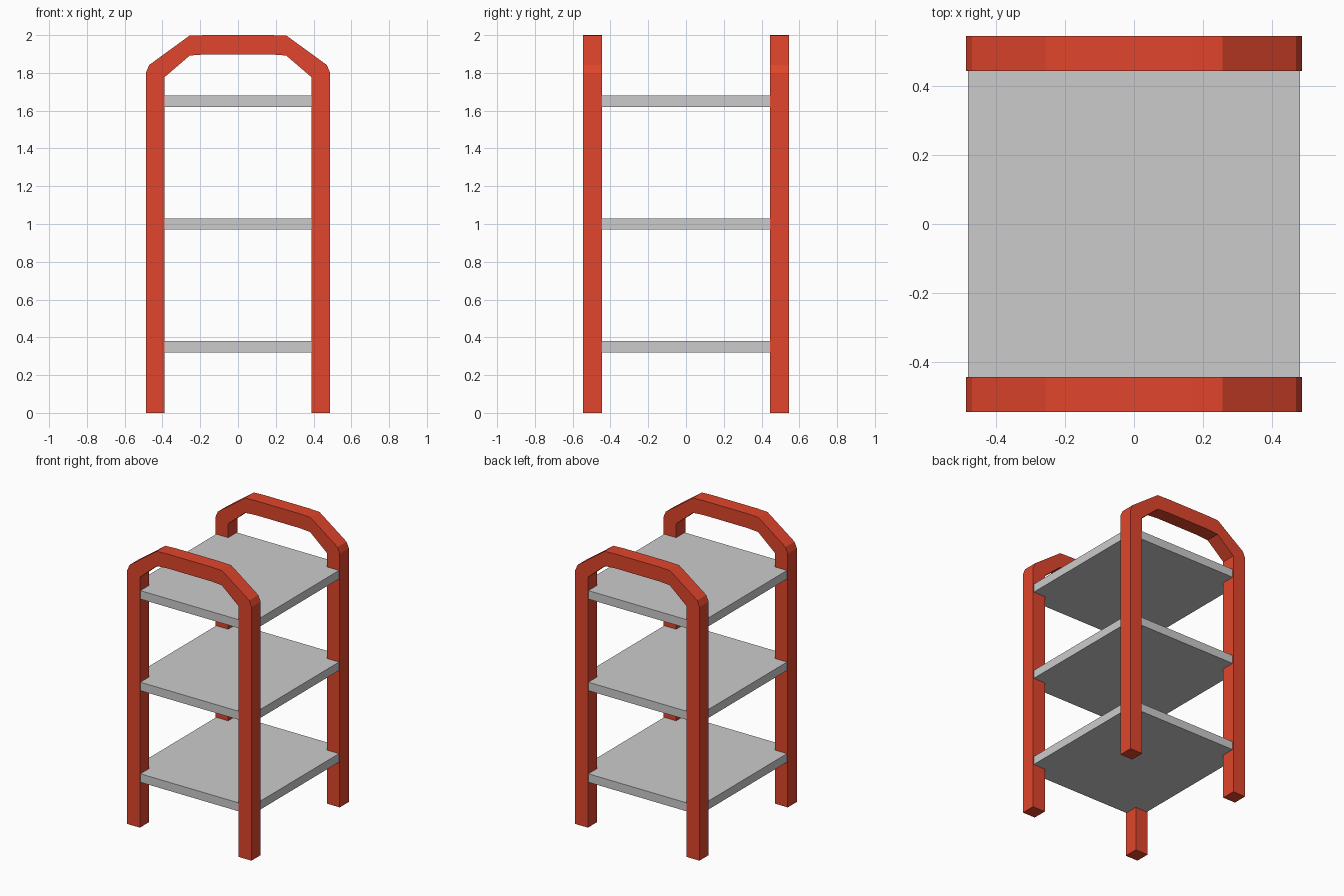
import bpy
import bmesh

if "Cube" in bpy.data.objects:
    bpy.data.objects.remove(bpy.data.objects["Cube"])

red = bpy.data.materials.new("red_paint")
red.diffuse_color = (0.75, 0.06, 0.025, 1)
red.use_nodes = True
red.node_tree.nodes["Principled BSDF"].inputs["Base Color"].default_value = red.diffuse_color


def add_object(name, bm, material=None):
    bmesh.ops.recalc_face_normals(bm, faces=bm.faces)
    mesh = bpy.data.meshes.new(name)
    bm.to_mesh(mesh)
    bm.free()
    if material:
        mesh.materials.append(material)
    obj = bpy.data.objects.new(name, mesh)
    bpy.context.collection.objects.link(obj)


# Left half of the arched frame as (outer, inner) point pairs, foot to top
HALF = [((-0.488, 0), (-0.388, 0)),
        ((-0.488, 1.80), (-0.388, 1.778)),
        ((-0.47, 1.842), (-0.388, 1.778)),
        ((-0.257, 1.997), (-0.255, 1.892)),
        ((-0.17, 2.0), (-0.17, 1.898))]
STATIONS = HALF + [((-o[0], o[1]), (-i[0], i[1])) for o, i in reversed(HALF)]


def frame(name, y0, y1):
    bm = bmesh.new()
    rings = [[bm.verts.new((p[0], y, p[1]))
              for p, y in ((o, y0), (i, y0), (i, y1), (o, y1))]
             for o, i in STATIONS]
    for a, b in zip(rings, rings[1:]):
        for k in range(4):
            n = (k + 1) % 4
            bm.faces.new((a[k], a[n], b[n], b[k]))
    bm.faces.new(rings[0])
    bm.faces.new(rings[-1])
    # Merge the shared inner point at each shoulder bevel
    bmesh.ops.remove_doubles(bm, verts=bm.verts, dist=0.0005)
    add_object(name, bm, red)


# Front and back frames
frame("front_frame", -0.546, -0.444)
frame("back_frame", 0.444, 0.546)

# Shelves run between the legs, slightly inset from the frame faces
for name, z in (("bottom_shelf", 0.35), ("middle_shelf", 1.0), ("top_shelf", 1.65)):
    bm = bmesh.new()
    bmesh.ops.create_cube(bm, size=1)
    bmesh.ops.scale(bm, vec=(0.964, 1.08, 0.06), verts=bm.verts)
    bmesh.ops.translate(bm, vec=(0, 0, z), verts=bm.verts)
    add_object(name, bm)
